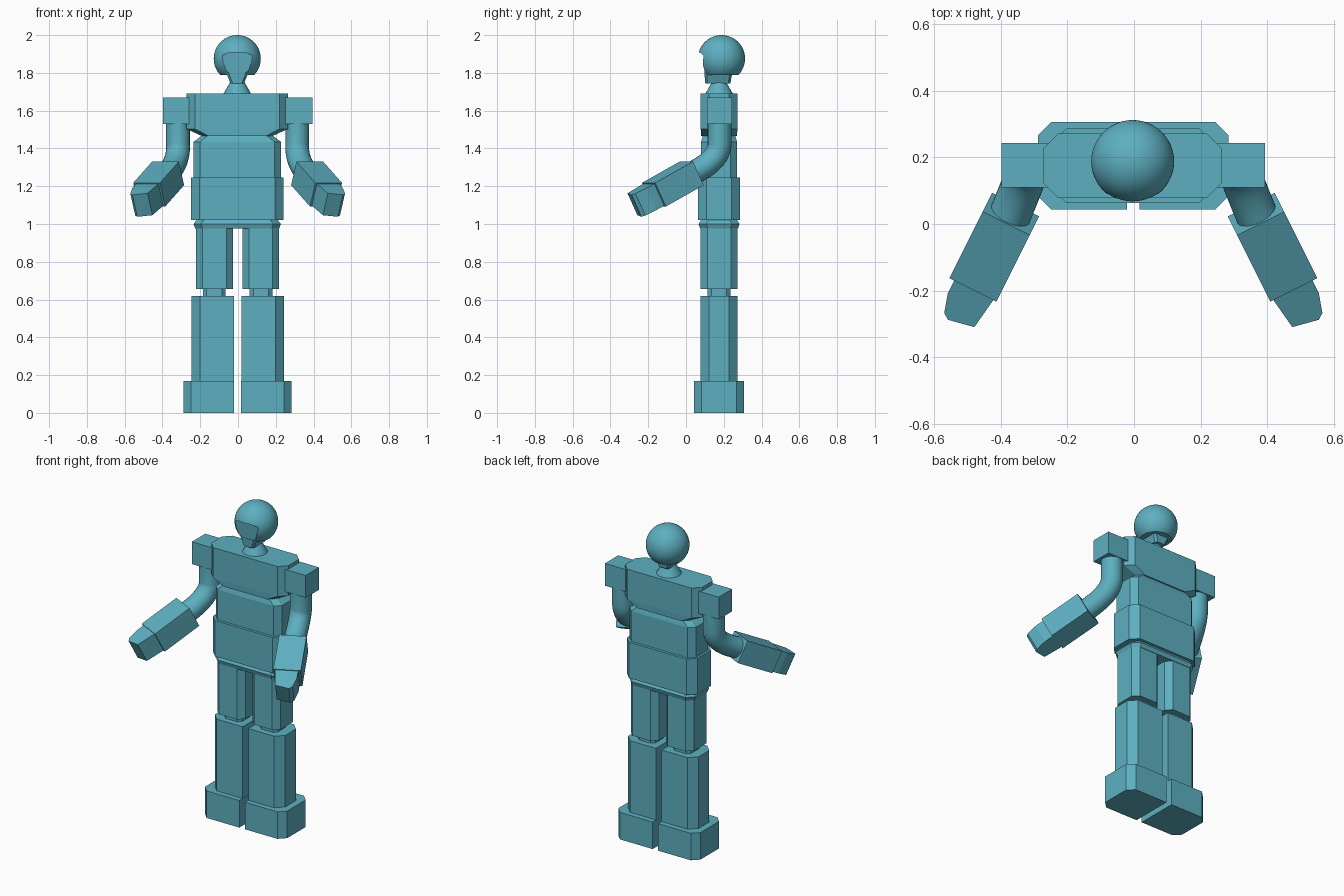
import bpy, bmesh, math
from mathutils import Vector, Matrix

if "Cube" in bpy.data.objects:
    bpy.data.objects.remove(bpy.data.objects["Cube"])

CX = -0.004          # the body sits slightly off x = 0
CY = 0.175           # depth centre of the standing body
TEAL = bpy.data.materials.new("teal")
TEAL.diffuse_color = (0.11, 0.43, 0.53, 1)
TEAL.use_nodes = True
TEAL.node_tree.nodes["Principled BSDF"].inputs["Base Color"].default_value = TEAL.diffuse_color


def add_object(name, bm):
    bmesh.ops.remove_doubles(bm, verts=bm.verts, dist=1e-5)
    bmesh.ops.recalc_face_normals(bm, faces=bm.faces)
    mesh = bpy.data.meshes.new(name)
    bm.to_mesh(mesh)
    bm.free()
    mesh.materials.append(TEAL)
    obj = bpy.data.objects.new(name, mesh)
    bpy.context.collection.objects.link(obj)
    return obj


def loft(name, rings):
    """Skin a list of equal-length point rings and cap both ends."""
    bm = bmesh.new()
    loops = [[bm.verts.new(p) for p in r] for r in rings]
    n = len(loops[0])
    for a, b in zip(loops, loops[1:]):
        for i in range(n):
            j = (i + 1) % n
            bm.faces.new((a[i], a[j], b[j], b[i]))
    bm.faces.new(loops[0][::-1])
    bm.faces.new(loops[-1])
    return add_object(name, bm)


def ring(z, x0, x1, y0, y1, c0=0.04, c1=0.04):
    """Rectangle with chamfer c0 on the low-x corners and c1 on the high-x corners."""
    pts = [(x0 + c0, y0), (x1 - c1, y0)]
    pts += [(x1, y0 + c1), (x1, y1 - c1)] if c1 else []
    pts += [(x1 - c1, y1), (x0 + c0, y1)]
    pts += [(x0, y1 - c0), (x0, y0 + c0)] if c0 else []
    return [(x + CX, y, z) for x, y in pts]


def body(name, levels):
    """Central part from levels (z, half width, half depth, chamfer)."""
    return loft(name, [ring(z, -w, w, CY - d, CY + d, c, c) for z, w, d, c in levels])


def mirror(obj):
    """Add the other side of a part across the body's middle plane."""
    copy = obj.copy()
    copy.data = obj.data.copy()
    copy.data.transform(Matrix.Translation((2 * CX + 0.004, 0, 0)) @ Matrix.Scale(-1, 4, (1, 0, 0)))
    copy.data.flip_normals()
    copy.name = obj.name.replace("left", "right")
    bpy.context.collection.objects.link(copy)


def smooth(obj, angle=35):
    bpy.ops.object.select_all(action='DESELECT')
    obj.select_set(True)
    bpy.context.view_layer.objects.active = obj
    bpy.ops.object.shade_smooth_by_angle(angle=math.radians(angle))


# Legs: foot, shin, knee, thigh (chamfered on the outer corners)
for name, z0, z1, x0, x1, d, c0, c1 in (
        ("foot_left", 0, 0.17, -0.284, -0.017, 0.132, 0.04, 0),
        ("shin_left", 0.17, 0.62, -0.243, -0.018, 0.098, 0.045, 0),
        ("knee_left", 0.61, 0.665, -0.182, -0.062, 0.06, 0.02, 0.02),
        ("thigh_left", 0.655, 0.985, -0.218, -0.023, 0.097, 0.035, 0.035)):
    mirror(loft(name, [ring(z, x0, x1, CY - d, CY + d, c0, c1) for z in (z0, z1)]))

# Trunk
body("hip_band", [(0.975, 0.222, 0.100, 0.04), (1.0, 0.231, 0.108, 0.04),
                  (1.022, 0.215, 0.095, 0.04)])
body("pelvis", [(1.02, 0.245, 0.112, 0.045), (1.245, 0.245, 0.112, 0.045)])
body("waist", [(1.24, 0.231, 0.095, 0.035), (1.435, 0.231, 0.095, 0.035),
               (1.47, 0.185, 0.085, 0.03)])
body("chest", [(1.465, 0.185, 0.095, 0.035), (1.503, 0.268, 0.097, 0.045),
               (1.692, 0.268, 0.097, 0.045)])

# Neck cone
bm = bmesh.new()
bmesh.ops.create_cone(bm, cap_ends=True, segments=24, radius1=0.073, radius2=0.036, depth=0.065,
                      matrix=Matrix.Translation((CX, CY, 1.722)))
smooth(add_object("neck", bm))

# Jaw wedge under the head
loft("jaw", [ring(1.745, -0.036, 0.036, 0.102, 0.235, 0.012, 0.012),
             ring(1.80, -0.058, 0.058, 0.097, 0.245, 0.012, 0.012)])

# Head: sphere with a flat underside and a recessed face opening
bm = bmesh.new()
bmesh.ops.create_uvsphere(bm, u_segments=48, v_segments=32, radius=0.1245,
                          matrix=Matrix.Translation((CX, 0.188, 1.8755)))
cut = bmesh.ops.bisect_plane(bm, geom=bm.verts[:] + bm.edges[:] + bm.faces[:],
                             plane_co=(0, 0, 1.79), plane_no=(0, 0, -1), clear_outer=True)
bmesh.ops.holes_fill(bm, edges=[e for e in bm.edges if e.is_boundary], sides=0)
head = add_object("head", bm)
outline = [(-0.082, 1.893), (-0.04, 1.908), (0.04, 1.908), (0.082, 1.893),
           (0.075, 1.86), (0.05, 1.78), (-0.05, 1.78), (-0.075, 1.86)]
cutter = loft("face_cutter", [[(x + CX, 0.0, z) for x, z in outline],
                              [(x + CX, 0.092 + (1.9 - z) * 0.07, z) for x, z in outline]])
cutter.hide_render = True
mod = head.modifiers.new("face_opening", 'BOOLEAN')
mod.operation, mod.object, mod.solver = 'DIFFERENCE', cutter, 'EXACT'
bpy.context.view_layer.objects.active = head
bpy.ops.object.modifier_apply(modifier=mod.name)
bpy.data.objects.remove(cutter)
smooth(head)

# Shoulder blocks
mirror(loft("shoulder_left", [ring(z, -0.394, -0.25, 0.11, 0.243, 0, 0) for z in (1.53, 1.67)]))

# Forearm frame: u along the arm, w outward, v up
wrist = Vector((-0.47, -0.17, 1.155))
elbow = Vector((-0.37, 0.03, 1.268))
u = (wrist - elbow).normalized()
w = Vector((u.y, -u.x, 0)).normalized()
v = w.cross(u).normalized()
if v.z < 0:
    v = -v

# Upper arm: a round tube bending into the forearm
a, b, c = Vector((-0.318, CY + 0.003, 1.42)), Vector((-0.312, 0.172, 1.33)), elbow + u * 0.02
path = [Vector((-0.318, CY + 0.003, 1.55))]
path += [a * (1 - t) ** 2 + b * 2 * t * (1 - t) + c * t * t for t in (i / 10 for i in range(11))]
rings = []
for i, p in enumerate(path):
    t = (path[min(i + 1, len(path) - 1)] - path[max(i - 1, 0)]).normalized()
    side = Vector((1, 0, 0))
    side = (side - t * side.dot(t)).normalized()
    up = t.cross(side)
    rings.append([p + 0.063 * (math.cos(k * math.pi / 12) * side + math.sin(k * math.pi / 12) * up)
                  for k in range(24)])
upper_arm = loft("upper_arm_left", rings)
smooth(upper_arm)
mirror(upper_arm)

# Forearm block
box = [(-0.079, -0.07), (0.079, -0.07), (0.079, 0.07), (-0.079, 0.07)]
mirror(loft("forearm_left", [[p + w * s + v * h for s, h in box] for p in (elbow, wrist)]))

# Hand: tapered plan shape given thickness
sgn = 1 if w.x < 0 else -1
plan = [(-0.01, -0.07), (0.112, -0.054), (0.13, 0.027), (0.115, 0.046), (0.05, 0.063), (-0.01, 0.063)]
mirror(loft("hand_left", [[wrist + u * l + w * sgn * s + v * h for l, s in plan]
                          for h in (-0.065, 0.065)]))
